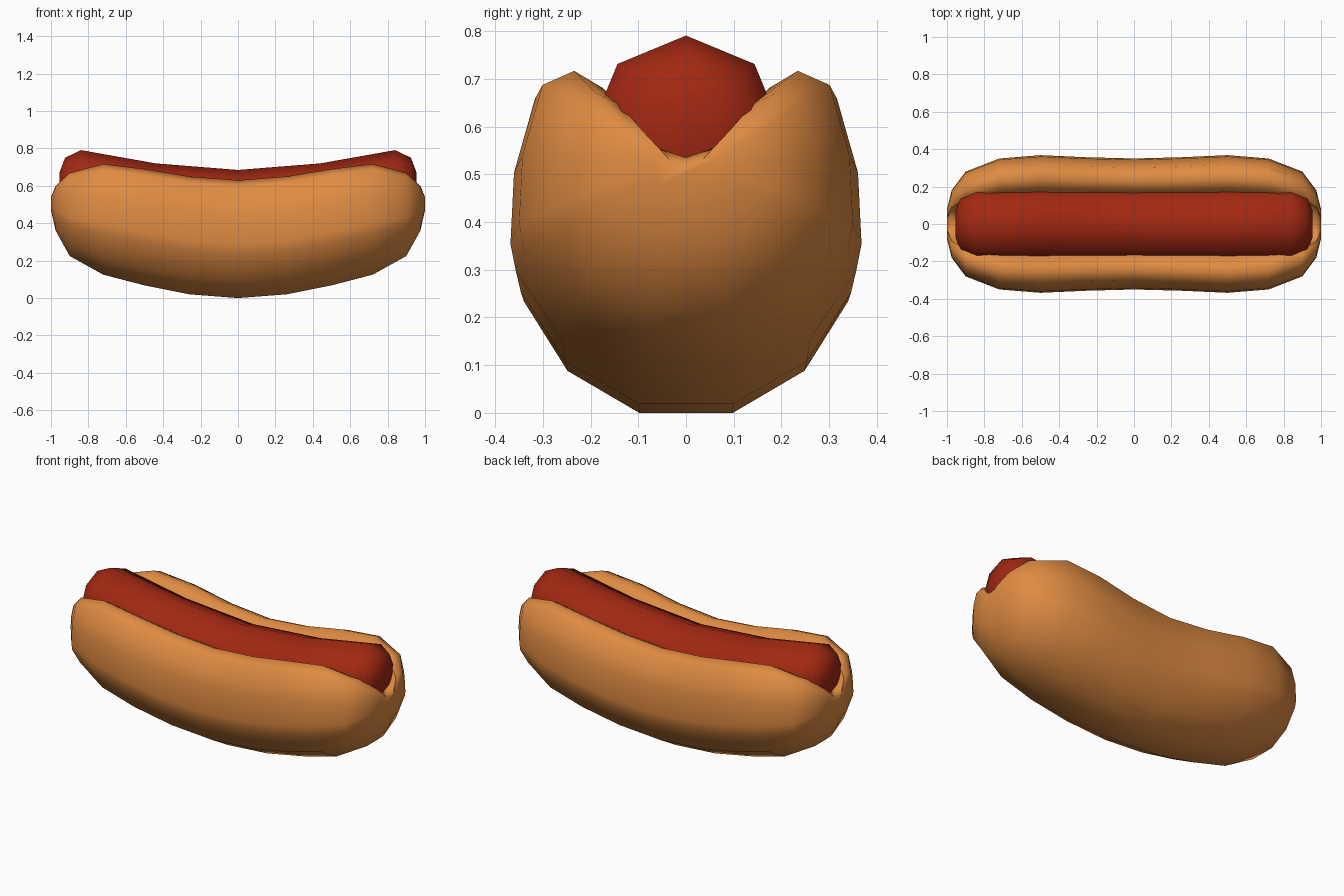
import bpy, bmesh, math

if "Cube" in bpy.data.objects:
    bpy.data.objects.remove(bpy.data.objects["Cube"])


def material(name, rgb):
    m = bpy.data.materials.new(name)
    m.diffuse_color = (*rgb, 1)
    m.use_nodes = True
    m.node_tree.nodes["Principled BSDF"].inputs["Base Color"].default_value = m.diffuse_color
    return m


def loft(name, rings, mat):
    """Skin closed rings of equal length and cap both ends."""
    bm = bmesh.new()
    vs = [[bm.verts.new(p) for p in ring] for ring in rings]
    n = len(vs[0])
    for a, b in zip(vs, vs[1:]):
        for i in range(n):
            j = (i + 1) % n
            bm.faces.new((a[i], a[j], b[j], b[i]))
    bm.faces.new(vs[0])
    bm.faces.new(vs[-1])
    bmesh.ops.recalc_face_normals(bm, faces=bm.faces)
    me = bpy.data.meshes.new(name)
    bm.to_mesh(me)
    bm.free()
    me.materials.append(mat)
    ob = bpy.data.objects.new(name, me)
    bpy.context.collection.objects.link(ob)
    bpy.context.view_layer.objects.active = ob
    ob.select_set(True)
    bpy.ops.object.shade_smooth_by_angle(angle=math.radians(60))
    ob.select_set(False)
    return ob


def both_ways(stations):
    """Mirror stations given from x = 0 outwards."""
    return [(-s[0], *s[1:]) for s in reversed(stations[1:])] + stations


bread = material("toasted bread", (0.74, 0.26, 0.055))
meat = material("red sausage", (0.36, 0.021, 0.006))

# Bun: x, bottom, top, half width, groove floor
bun_stations = [
    (0, 0.0, 0.63, 0.35, 0.42),
    (0.26, 0.02, 0.65, 0.357, 0.43),
    (0.50, 0.068, 0.69, 0.368, 0.45),
    (0.72, 0.125, 0.717, 0.35, 0.48),
    (0.90, 0.225, 0.67, 0.28, 0.52),
    (0.975, 0.36, 0.60, 0.18, 0.535),
    (1.0, 0.47, 0.54, 0.08, 0.52),
]
# Outer side of the bun: share of half width, share of height
outer = [(0.28, 0), (0.71, 0.14), (0.97, 0.37), (1, 0.46),
         (0.98, 0.70), (0.86, 0.95), (0.67, 1.0)]


def bun_ring(x, zb, zt, w, floor):
    half = [(u * w, zb + t * (zt - zb)) for u, t in outer]
    inner = zt - 0.15 * (zt - floor)
    half += [(0.5 * w, inner), (0.41 * w, floor + 0.45 * (inner - floor))]
    ring = half + [(0, floor)] + [(-y, z) for y, z in reversed(half)]
    return [(x, y, z) for y, z in ring]


loft("bun", [bun_ring(*s) for s in both_ways(bun_stations)], bread)

# Sausage: x, centre height, radius
sausage_stations = [
    (0, 0.48, 0.205),
    (0.44, 0.515, 0.205),
    (0.84, 0.588, 0.203),
    (0.925, 0.60, 0.15),
    (0.955, 0.60, 0.07),
]
loft("sausage", [[(x, r * math.sin(k * math.pi / 4), c + r * math.cos(k * math.pi / 4))
                  for k in range(8)] for x, c, r in both_ways(sausage_stations)], meat)
